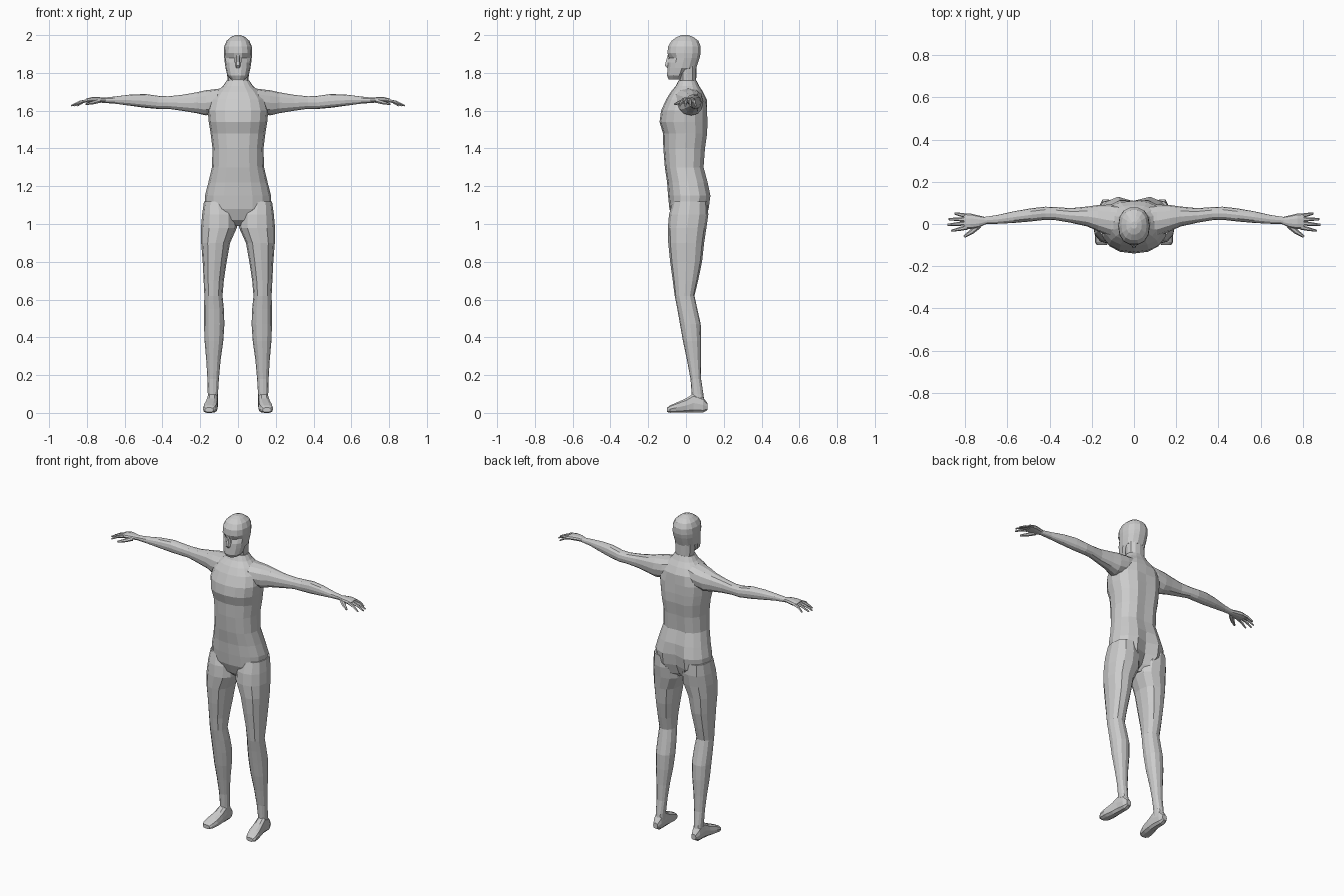
import bpy
import bmesh
from math import cos, sin, tau, copysign
from mathutils import Vector

default_cube = bpy.data.objects.get("Cube")
if default_cube:
    bpy.data.objects.remove(default_cube, do_unlink=True)

# One plain grey for the whole body
grey = bpy.data.materials.new("plain grey")
grey.use_nodes = True
grey.diffuse_color = (0.6, 0.6, 0.6, 1)
grey.node_tree.nodes["Principled BSDF"].inputs["Base Color"].default_value = grey.diffuse_color


def finish(name, bm, mirrored):
    """Turn a bmesh into a flat shaded object, mirrored across x if asked."""
    bmesh.ops.recalc_face_normals(bm, faces=bm.faces)
    mesh = bpy.data.meshes.new(name)
    bm.to_mesh(mesh)
    bm.free()
    mesh.materials.append(grey)
    part = bpy.data.objects.new(name, mesh)
    bpy.context.collection.objects.link(part)
    if mirrored:
        mirror = part.modifiers.new("Mirror", 'MIRROR')
        mirror.use_mirror_merge = False
    return part


def bridge(bm, rings):
    """Skin a list of vertex rings and cap both ends."""
    count = len(rings[0])
    for low, high in zip(rings, rings[1:]):
        for i in range(count):
            j = (i + 1) % count
            bm.faces.new((low[i], low[j], high[j], high[i]))
    bm.faces.new(rings[0])
    bm.faces.new(rings[-1])


def loft(name, axis, sections, sides=12, power=2.3, mirrored=True, sculpt=None):
    """Each section: position on the axis, then min and max on the other two axes."""
    bm = bmesh.new()
    rings = []
    for position, a_min, a_max, b_min, b_max in sections:
        ring = []
        for i in range(sides):
            angle = tau * i / sides
            u, v = (copysign(abs(w) ** (2 / power), w) if abs(w) > 1e-6 else 0
                    for w in (cos(angle), sin(angle)))
            co = [(a_min + a_max + u * (a_max - a_min)) / 2,
                  (b_min + b_max + v * (b_max - b_min)) / 2]
            co.insert(axis, position)
            ring.append(bm.verts.new(co))
        rings.append(ring)
    bridge(bm, rings)
    if sculpt:
        for vert in bm.verts:
            sculpt(vert.co)
    return finish(name, bm, mirrored)


def tube(name, points, radii, sides=6, flat=0.8):
    """Tapered finger that follows a short path."""
    bm = bmesh.new()
    rings = []
    along = (Vector(points[-1]) - Vector(points[0])).normalized()
    side = along.cross(Vector((0, 0, 1))).normalized()
    up = side.cross(along)
    for point, radius in zip(points, radii):
        rings.append([bm.verts.new(Vector(point) + radius * (
            cos(tau * i / sides) * side + sin(tau * i / sides) * flat * up))
            for i in range(sides)])
    bridge(bm, rings)
    return finish(name, bm, True)


def symmetric(rows):
    """Rows of height, half width, front and back."""
    return [(z, -half, half, front, back) for z, half, front, back in rows]


# Torso from crotch to neck, with a groove down the back
def carve_back(co):
    if abs(co.x) < 0.01 and co.y > 0:
        if co.z < 1.17:
            co.y -= 0.03
        elif co.z < 1.65:
            co.y -= 0.012


loft("torso", 2, symmetric([
    (0.99, .03, -.03, .05),
    (1.02, .10, -.065, .10),
    (1.08, .175, -.088, .127),
    (1.15, .175, -.095, .137),
    (1.22, .157, -.10, .122),
    (1.30, .138, -.112, .10),
    (1.40, .135, -.12, .108),
    (1.48, .145, -.122, .12),
    (1.54, .155, -.14, .122),
    (1.60, .16, -.132, .12),
    (1.66, .145, -.105, .11),
    (1.70, .115, -.08, .09),
    (1.73, .08, -.055, .07),
    (1.76, .06, -.04, .055),
]), sides=16, mirrored=False, sculpt=carve_back)

# Neck and head
loft("neck", 2, symmetric([
    (1.70, .07, -.055, .07),
    (1.76, .056, -.035, .054),
    (1.85, .06, -.04, .056),
]), mirrored=False)


def shape_face(co):
    # Set the eye sockets back on either side of the nose bridge
    if co.y < -0.06 and 1.86 < co.z < 1.9 and abs(co.x) > 0.02:
        co.y += 0.012
    # Lift the jaw towards the neck
    if co.z < 1.8 and co.y > -0.03:
        co.z += 0.03


loft("head", 2, symmetric([
    (1.765, .035, -.092, -.01),
    (1.785, .056, -.102, .03),
    (1.825, .066, -.099, .056),
    (1.855, .07, -.097, .066),
    (1.88, .073, -.092, .074),
    (1.905, .075, -.1, .08),
    (1.94, .073, -.097, .08),
    (1.97, .06, -.078, .067),
    (1.99, .037, -.05, .04),
    (2.0, .014, -.022, .012),
]), sides=14, mirrored=False, sculpt=shape_face)

loft("nose", 2, symmetric([
    (1.825, .012, -.101, -.08),
    (1.84, .014, -.114, -.08),
    (1.895, .008, -.098, -.08),
]), sides=6, mirrored=False)

# Legs, from inside the hip to the ankle
loft("leg", 2, [
    (1.12, .03, .18, -.07, .115),
    (1.05, .01, .19, -.09, .118),
    (0.98, .006, .196, -.096, .108),
    (0.90, .042, .195, -.094, .096),
    (0.80, .06, .187, -.084, .085),
    (0.70, .075, .182, -.07, .064),
    (0.62, .082, .178, -.06, .045),
    (0.55, .075, .18, -.046, .06),
    (0.47, .072, .18, -.032, .078),
    (0.38, .078, .177, -.016, .08),
    (0.28, .092, .168, .005, .079),
    (0.18, .101, .162, .024, .08),
    (0.10, .106, .16, .03, .092),
    (0.04, .108, .16, .02, .1),
])

# Feet, from heel to toe
loft("foot", 1, [
    (.115, .118, .15, .015, .05),
    (.09, .108, .162, 0, .085),
    (.04, .106, .165, 0, .105),
    (0, .106, .172, 0, .078),
    (-.05, .108, .184, 0, .056),
    (-.085, .118, .186, 0, .04),
    (-.1, .13, .176, .004, .028),
], sides=10, power=2.8)

# Arms, from inside the chest to the wrist
loft("arm", 0, [
    (.05, -.06, .085, 1.61, 1.725),
    (.11, -.06, .092, 1.585, 1.715),
    (.17, -.035, .09, 1.575, 1.708),
    (.22, -.012, .083, 1.587, 1.697),
    (.30, .006, .075, 1.6, 1.683),
    (.37, .018, .08, 1.61, 1.676),
    (.42, .02, .082, 1.609, 1.678),
    (.49, .012, .074, 1.615, 1.688),
    (.57, .005, .06, 1.626, 1.685),
    (.65, .001, .042, 1.637, 1.675),
    (.72, .0, .032, 1.642, 1.668),
])

# Hands: palm, then four fingers and a thumb
loft("palm", 0, [
    (.70, .0, .032, 1.643, 1.668),
    (.735, -.016, .04, 1.643, 1.672),
    (.775, -.024, .05, 1.642, 1.672),
    (.805, -.022, .047, 1.643, 1.664),
], sides=10)

fingers = {
    "index_finger": (-.016, .865, -.032),
    "middle_finger": (.004, .884, -.004),
    "ring_finger": (.022, .878, .023),
    "little_finger": (.038, .85, .05),
}
for finger, (root_y, tip_x, tip_y) in fingers.items():
    root = Vector((.79, root_y, 1.655))
    tip = Vector((tip_x, tip_y, 1.626))
    knuckle = root.lerp(tip, 0.5) + Vector((0, 0, .006))
    tube(finger, (root, knuckle, tip), (.011, .009, .005))

tube("thumb", ((.735, -.006, 1.652), (.77, -.037, 1.642), (.805, -.06, 1.634)),
     (.015, .012, .006))
